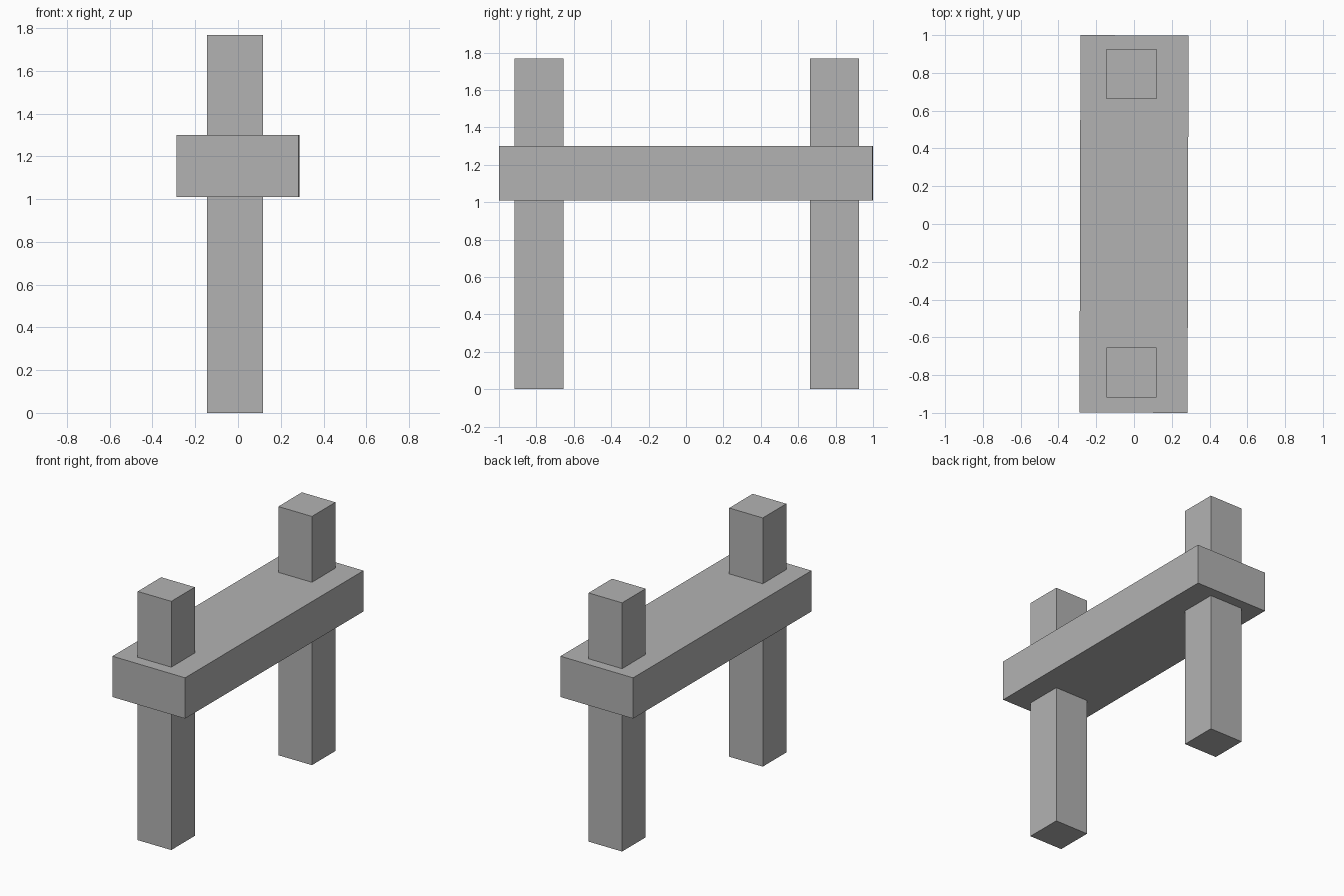
import bpy
import math

cube = bpy.data.objects.get("Cube")
if cube:
    bpy.data.objects.remove(cube, do_unlink=True)

GREY = (0.45, 0.45, 0.45, 1.0)
grey = bpy.data.materials.new("plain grey")
grey.use_nodes = True
grey.diffuse_color = GREY
grey.node_tree.nodes["Principled BSDF"].inputs["Base Color"].default_value = GREY


def box(name, centre, size, turn=0.0):
    """Add a flat-shaded block with its size baked into the mesh."""
    bpy.ops.mesh.primitive_cube_add(size=1, location=centre)
    obj = bpy.context.object
    obj.name = name
    obj.scale = size
    bpy.ops.object.transform_apply(location=False, rotation=False, scale=True)
    obj.rotation_euler.z = turn
    obj.data.materials.append(grey)
    return obj


# Long crossbeam, turned very slightly about the vertical
box("crossbeam", (0, 0, 1.155), (0.572, 1.998, 0.29), math.radians(-0.15))

# Two square posts running through the beam, a little off its centre line
for name, y in (("front_post", -0.786), ("back_post", 0.794)):
    box(name, (-0.014, y, 0.884), (0.264, 0.264, 1.768))
